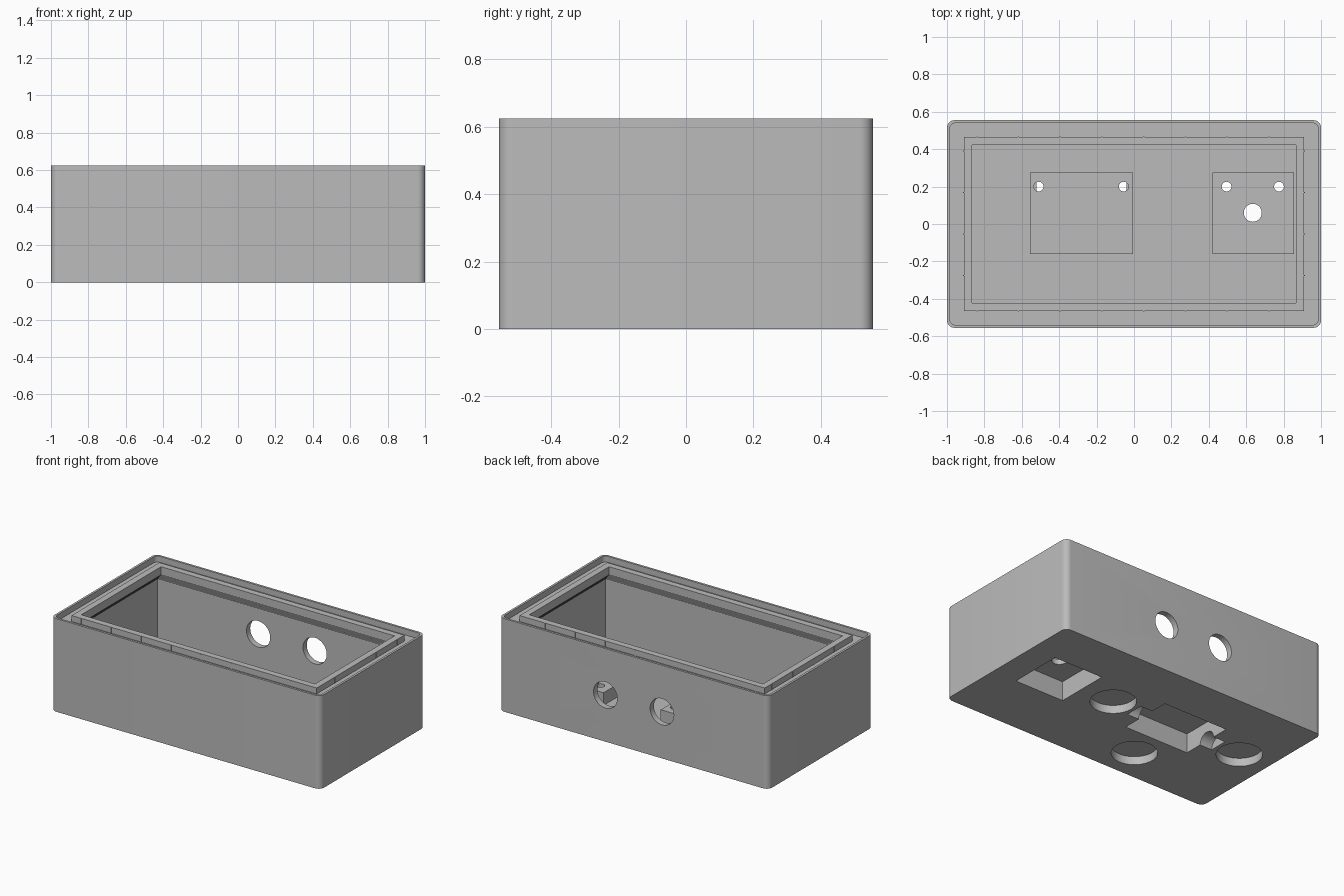
import bpy, bmesh, math
from mathutils import Matrix

cube = bpy.data.objects.get("Cube")
if cube:
    bpy.data.objects.remove(cube, do_unlink=True)

grey = bpy.data.materials.new("plain grey")
grey.use_nodes = True
grey.diffuse_color = (0.5, 0.5, 0.5, 1)
grey.node_tree.nodes["Principled BSDF"].inputs["Base Color"].default_value = (0.5, 0.5, 0.5, 1)

HX, HY, TOP, FLOOR = 1.0, 0.555, 0.625, 0.08
PAD_TOP, SKIN = 0.165, 0.035


def make(name, bm):
    bmesh.ops.recalc_face_normals(bm, faces=bm.faces)
    mesh = bpy.data.meshes.new(name)
    bm.to_mesh(mesh)
    bm.free()
    mesh.materials.append(grey)
    obj = bpy.data.objects.new(name, mesh)
    bpy.context.collection.objects.link(obj)
    return obj


def add_box(bm, x0, x1, y0, y1, z0, z1):
    m = Matrix.Translation(((x0 + x1) / 2, (y0 + y1) / 2, (z0 + z1) / 2))
    m = m @ Matrix.Diagonal((x1 - x0, y1 - y0, z1 - z0, 1))
    bmesh.ops.create_cube(bm, size=1, matrix=m)


def box(name, *bounds):
    bm = bmesh.new()
    add_box(bm, *bounds)
    return make(name, bm)


def cylinder(name, centre, radius, length, axis="Z", sides=48):
    bm = bmesh.new()
    turn = {"Z": Matrix(), "X": Matrix.Rotation(math.pi / 2, 4, "Y"),
            "Y": Matrix.Rotation(math.pi / 2, 4, "X")}[axis]
    bmesh.ops.create_cone(bm, cap_ends=True, segments=sides, radius1=radius, radius2=radius,
                          depth=length, matrix=Matrix.Translation(centre) @ turn)
    return make(name, bm)


def combine(target, tool, operation):
    mod = target.modifiers.new(operation.lower(), "BOOLEAN")
    mod.operation, mod.object, mod.solver = operation, tool, "EXACT"
    bpy.context.view_layer.objects.active = target
    bpy.ops.object.modifier_apply(modifier=mod.name)
    bpy.data.objects.remove(tool, do_unlink=True)


def ring(bm, inset, z, radius, steps=8):
    """Rounded rectangle, a given inset from the outer wall."""
    verts = []
    for k, (sx, sy) in enumerate([(1, 1), (-1, 1), (-1, -1), (1, -1)]):
        cx, cy = sx * (HX - inset - radius), sy * (HY - inset - radius)
        for i in range(steps + 1):
            a = (k + i / steps) * math.pi / 2
            verts.append(bm.verts.new((cx + radius * math.cos(a), cy + radius * math.sin(a), z)))
    return verts


# Case section: outer wall, rim, groove, raised lip, stepped overhang, inner wall
wall, lip_out, lip_in, lip_low = 0.04, 0.09, 0.133, 0.57
section = [(0, 0, 0.04), (0, TOP, 0.04), (0.015, TOP, 0.03), (0.015, 0.585, 0.03),
           (lip_out, 0.585, 0), (lip_out, TOP, 0), (lip_in, TOP, 0), (lip_in, lip_low, 0)]
count = 6
step = (lip_in - wall) / count
for i in range(count):
    inset = lip_in - (i + 1) * step
    section += [(inset, lip_low - i * step, 0), (inset, lip_low - (i + 1) * step, 0)]
section.append((wall, FLOOR, 0))

bm = bmesh.new()
rings = [ring(bm, *s) for s in section]
for a, b in zip(rings, rings[1:]):
    for i in range(len(a)):
        j = (i + 1) % len(a)
        bm.faces.new((a[i], a[j], b[j], b[i]))
bm.faces.new(rings[0])
bm.faces.new(rings[-1])
bmesh.ops.remove_doubles(bm, verts=bm.verts, dist=0.0001)
case = make("case", bm)

# Hollow mounting pads rising from the floor
pads = [(-0.555, -0.005, -0.16, 0.275), (0.42, 0.855, -0.16, 0.275)]
for x0, x1, y0, y1 in pads:
    combine(case, box("pad", x0, x1, y0, y1, 0.03, PAD_TOP), "UNION")
    combine(case, box("pocket", x0 + SKIN, x1 - SKIN, y0 + SKIN, y1 - SKIN,
                      -0.1, PAD_TOP - SKIN), "DIFFERENCE")

# Channel notches at both ends of the wide pocket
combine(case, cylinder("channel", (-0.28, 0.06, 0), 0.062, 0.66, "X"), "DIFFERENCE")

# Round recesses underneath
for x, y in [(0.213, 0.06), (-0.28, -0.33), (-0.775, 0.06)]:
    combine(case, cylinder("recess", (x, y, 0), 0.14, 0.11), "DIFFERENCE")

# Screw holes and cable hole through the pads
for x, y, r in [(-0.51, 0.2, 0.026), (-0.055, 0.2, 0.026), (0.495, 0.2, 0.026),
                (0.775, 0.2, 0.026), (0.635, 0.06, 0.048)]:
    combine(case, cylinder("pad_hole", (x, y, 0.15), r, 0.2, sides=32), "DIFFERENCE")

# Two round openings in the back wall
for side in (-1, 1):
    combine(case, cylinder("back_hole", (side * 0.21, HY, 0.313), 0.088, 0.2, "Y"), "DIFFERENCE")

# Fine ribs around the outside of the raised lip
bm = bmesh.new()
rx, ry, w = HX - lip_out, HY - lip_out, 0.003
for side in (-1, 1):
    for i in range(8):
        x = -0.84 + i * 0.223
        add_box(bm, x - w, x + w, side * ry - w, side * ry + w, 0.585, TOP - 0.002)
    for i in range(4):
        y = -0.275 + i * 0.222
        add_box(bm, side * rx - w, side * rx + w, y - w, y + w, 0.585, TOP - 0.002)
make("lip_ribs", bm)

# Smooth the round surfaces and keep the edges crisp
bpy.ops.object.select_all(action="DESELECT")
case.select_set(True)
bpy.context.view_layer.objects.active = case
bpy.ops.object.shade_smooth_by_angle(angle=math.radians(30))
